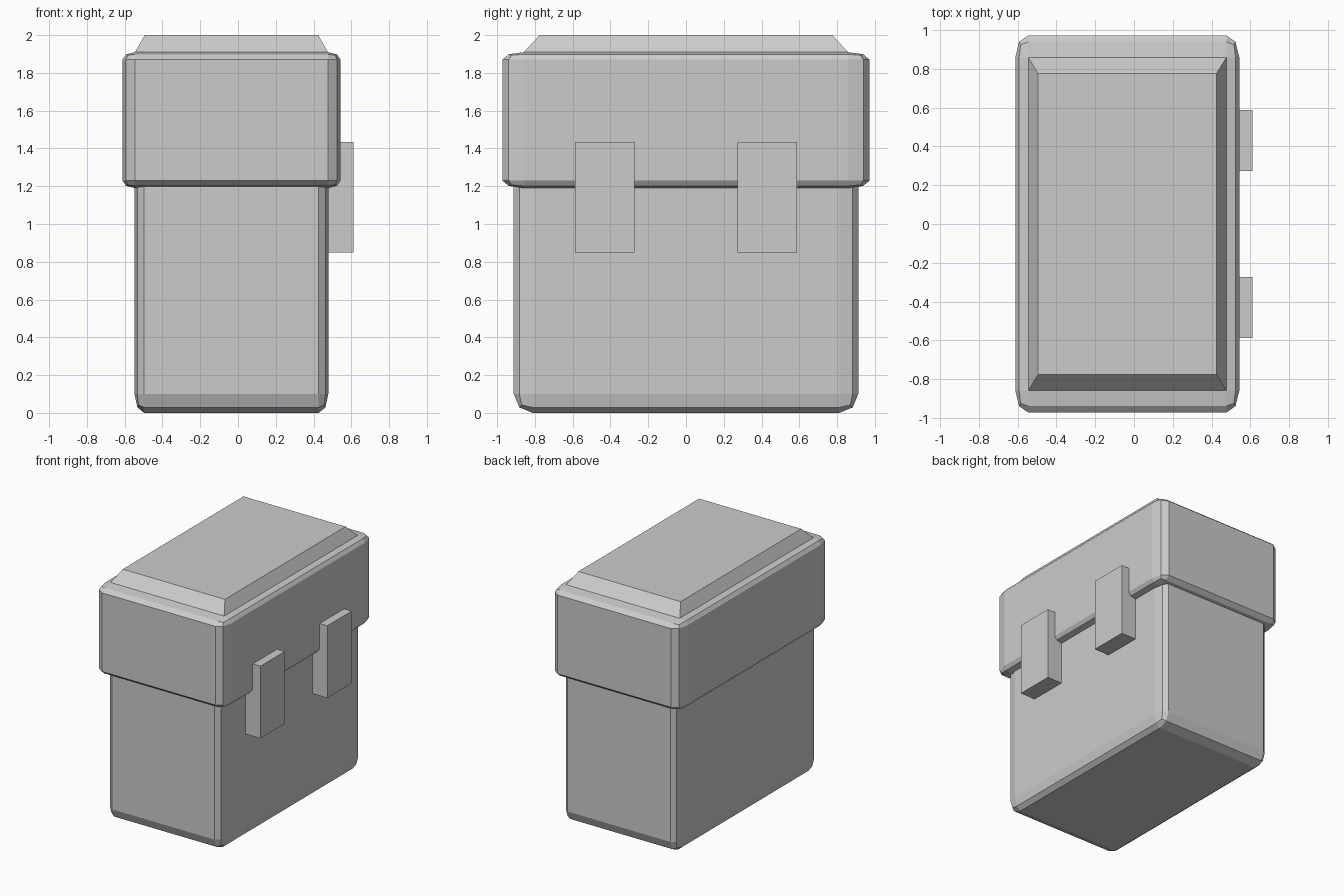
import bpy
import bmesh
from mathutils import Matrix, Vector

if "Cube" in bpy.data.objects:
    bpy.data.objects.remove(bpy.data.objects["Cube"])


def make_box(name, lo, hi, radius=None, cap=None):
    """Box from corner lo to corner hi, with optional per-axis edge rounding
    and an optional tapered cap (height, x inset, y inset) raised from the top."""
    lo, hi = Vector(lo), Vector(hi)
    size, centre = hi - lo, (lo + hi) / 2
    r = Vector(radius) if radius else Vector((1, 1, 1))
    bm = bmesh.new()
    bmesh.ops.create_cube(bm, size=1)
    # Bevel in units of the radius, then stretch to the final size
    bmesh.ops.scale(bm, vec=[s / k for s, k in zip(size, r)], verts=bm.verts)
    if radius:
        bmesh.ops.bevel(bm, geom=bm.edges[:], offset=1, offset_type='OFFSET',
                        segments=2, profile=0.5, affect='EDGES')
    bmesh.ops.scale(bm, vec=r, verts=bm.verts)
    bmesh.ops.translate(bm, vec=centre, verts=bm.verts)
    if cap:
        height, inset_x, inset_y = cap
        top = max(bm.faces, key=lambda f: f.calc_center_median().z)
        new = bmesh.ops.extrude_discrete_faces(bm, faces=[top])["faces"][0]
        for v in new.verts:
            v.co.x -= inset_x if v.co.x > centre.x else -inset_x
            v.co.y -= inset_y if v.co.y > centre.y else -inset_y
            v.co.z += height
    bm.normal_update()
    mesh = bpy.data.meshes.new(name)
    bm.to_mesh(mesh)
    bm.free()
    obj = bpy.data.objects.new(name, mesh)
    bpy.context.collection.objects.link(obj)
    return obj


# Main container
make_box("case_body", (-0.548, -0.912, 0), (0.478, 0.912, 1.5),
         radius=(0.051, 0.1, 0.1))

# Overhanging lid with a raised tapered top panel
make_box("case_lid", (-0.612, -0.972, 1.19), (0.543, 0.972, 1.91),
         radius=(0.067, 0.114, 0.04), cap=(0.09, 0.051, 0.083))

# Pair of latches on the right side
for side, y in (("front", -0.43), ("back", 0.43)):
    make_box("latch_" + side, (0.42, y - 0.157, 0.848), (0.612, y + 0.157, 1.435))
